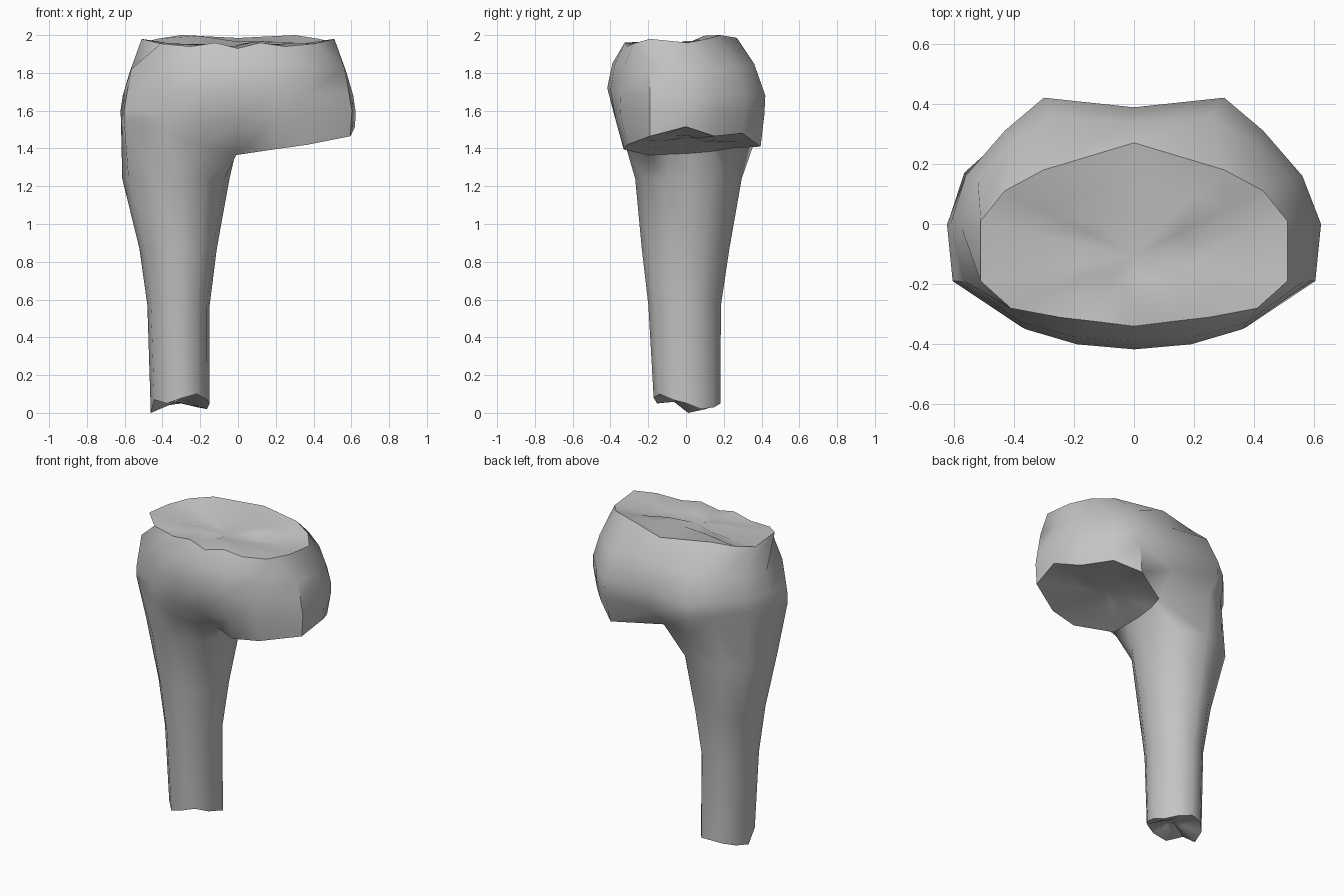
import bpy, bmesh, math, random
from mathutils import Vector

random.seed(4)
cube = bpy.data.objects.get("Cube")
if cube:
    bpy.data.objects.remove(cube)

grey = bpy.data.materials.new("plain grey")
grey.use_nodes = True
grey.diffuse_color = (0.55, 0.55, 0.55, 1)
grey.node_tree.nodes["Principled BSDF"].inputs["Base Color"].default_value = (0.55, 0.55, 0.55, 1)

# Pelvis half rings, from back centre round the side to front centre
TOP = [(0, .27, 1.985), (.30, .18, 2.0), (.43, .11, 1.98), (.51, .01, 1.96), (.51, -.19, 1.98),
       (.41, -.28, 1.955), (.25, -.31, 1.94), (.12, -.325, 1.96), (0, -.34, 1.93)]
WAIST = [(0, .34, 1.84), (.26, .36, 1.85), (.40, .27, 1.83), (.52, .15, 1.82), (.575, -.01, 1.80),
         (.565, -.19, 1.82), (.38, -.325, 1.84), (.2, -.375, 1.85), (0, -.39, 1.85)]
HIP = [(0, .388, 1.68), (.30, .42, 1.68), (.43, .31, 1.68), (.56, .16, 1.68), (.61, 0, 1.68),
       (.59, -.19, 1.68), (.36, -.35, 1.69), (.19, -.40, 1.71), (0, -.417, 1.72)]
LOW = [(0, .36, 1.54), (.30, .415, 1.58), (.43, .31, 1.60), (.56, .16, 1.60), (.622, 0, 1.60),
       (.603, -.19, 1.60), (.37, -.345, 1.57), (.19, -.37, 1.54), (0, -.36, 1.52)]
# Open left hip edge, then the right thigh fold, then the crotch line
HEM = [(0, .23, 1.40), (.27, .395, 1.41), (.41, .30, 1.48), (.54, .15, 1.465), (.62, 0, 1.515),
       (.595, -.19, 1.465), (.37, -.31, 1.42), (.19, -.33, 1.395), (-.01, -.20, 1.365)]
FOLD = [(-.27, .375, 1.47), (-.42, .30, 1.53), (-.55, .15, 1.55), (-.62, 0, 1.55),
        (-.603, -.19, 1.54), (-.38, -.33, 1.48), (-.19, -.32, 1.415)]
CROTCH = [(-.015, -.08, 1.37), (-.02, .03, 1.375), (-.015, .14, 1.385)]


def full(half):
    return half + [(-x, y, z) for x, y, z in half[-2:0:-1]]


def finish(bm, name):
    bmesh.ops.recalc_face_normals(bm, faces=bm.faces)
    mesh = bpy.data.meshes.new(name)
    bm.to_mesh(mesh)
    bm.free()
    mesh.materials.append(grey)
    ob = bpy.data.objects.new(name, mesh)
    bpy.context.collection.objects.link(ob)
    bpy.ops.object.select_all(action='DESELECT')
    ob.select_set(True)
    bpy.context.view_layer.objects.active = ob
    bpy.ops.object.shade_smooth_by_angle(angle=math.radians(50))
    return ob


def bridge(bm, a, b):
    n = len(a)
    for i in range(n):
        j = (i + 1) % n
        bm.faces.new((a[i], a[j], b[j], b[i]))


# Pelvis and the remaining leg as one skin
bm = bmesh.new()
outlines = [full(h) for h in (TOP, WAIST, HIP, LOW)] + [HEM + FOLD[::-1]]
rings = [[bm.verts.new(p) for p in o] for o in outlines]
for a, b in zip(rings, rings[1:]):
    bridge(bm, a, b)
hem = rings[-1]
prev = [hem[0]] + hem[:7:-1] + [bm.verts.new(p) for p in CROTCH]

ANGLES = [55, 88, 117, 146, 178, 208, 243, 275, 305, 335, 0, 25]
LEG = [(1.24, -.613, -.045, -.27, .295), (.87, -.522, -.112, -.235, .23),
       (.57, -.48, -.15, -.20, .185), (.05, -.462, -.15, -.172, .182)]  # z, x range, y range
TORN = [-.02, 0, -.01, -.03, -.05, .02, 0, .03, .05, .02, 0, -.03]
for k, (z, x0, x1, y0, y1) in enumerate(LEG):
    ring = []
    for i, a in enumerate(ANGLES):
        a = math.radians(a)
        ring.append(bm.verts.new(((x0 + x1) / 2 + (x1 - x0) / 2 * math.cos(a),
                                  (y0 + y1) / 2 + (y1 - y0) / 2 * math.sin(a),
                                  z + (TORN[i] if k == 3 else 0))))
    bridge(bm, prev, ring)
    prev = ring
ankle = [tuple(v.co) for v in prev]
finish(bm, "pelvis_and_right_leg")


# Uneven closing surfaces at the three open ends
def cap(name, loop, depth, bump, facing):
    bm = bmesh.new()
    centre = sum((Vector(p) for p in loop), Vector()) / len(loop)
    prev = [bm.verts.new(p) for p in loop]
    for s in (0.7, 0.35):
        ring = []
        for p in loop:
            q = centre.lerp(Vector(p), s)
            q.z += depth * (1 - s) + random.uniform(-bump, bump)
            ring.append(bm.verts.new(q))
        bridge(bm, prev, ring)
        prev = ring
    tip = bm.verts.new(centre + Vector((0, 0, depth)))
    for i in range(len(prev)):
        bm.faces.new((prev[i], prev[(i + 1) % len(prev)], tip))
    ob = finish(bm, name)
    if sum(f.normal.z * f.area for f in ob.data.polygons) * facing < 0:
        ob.data.flip_normals()


cap("waist_surface", full(TOP), -.03, .018, 1)
cap("left_hip_surface", HEM + CROTCH, .04, .01, -1)
cap("ankle_surface", ankle, .03, .01, -1)
